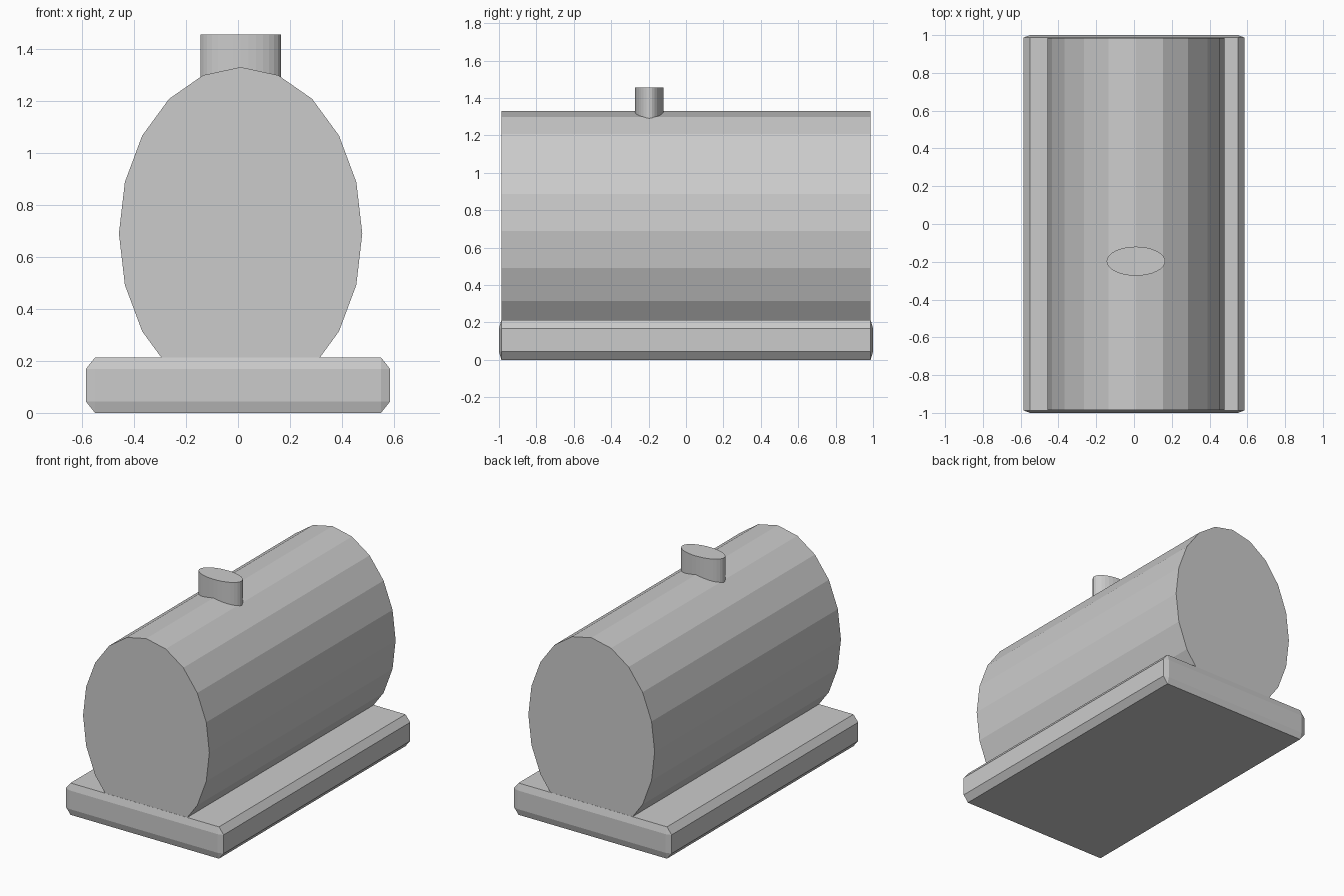
import bpy, bmesh
from math import pi
from mathutils import Matrix, Vector

if "Cube" in bpy.data.objects:
    bpy.data.objects.remove(bpy.data.objects["Cube"])


def finish(bm, name):
    bmesh.ops.recalc_face_normals(bm, faces=bm.faces)
    mesh = bpy.data.meshes.new(name)
    bm.to_mesh(mesh)
    bm.free()
    obj = bpy.data.objects.new(name, mesh)
    bpy.context.collection.objects.link(obj)
    return obj


def chamfered_box(name, half, cut, centre):
    """Box whose chamfer has its own width along each axis."""
    bm = bmesh.new()
    bmesh.ops.create_cube(bm, size=2)
    bmesh.ops.scale(bm, vec=[h / c for h, c in zip(half, cut)], verts=bm.verts)
    bmesh.ops.bevel(bm, geom=bm.edges[:], offset=1, segments=1,
                    profile=0.5, affect='EDGES')
    bmesh.ops.scale(bm, vec=cut, verts=bm.verts)
    bmesh.ops.translate(bm, vec=centre, verts=bm.verts)
    return finish(bm, name)


def oval_cylinder(name, sides, half, centre, turn=None):
    """Unit cylinder, optionally turned, then stretched to half sizes."""
    bm = bmesh.new()
    bmesh.ops.create_cone(bm, cap_ends=True, segments=sides,
                          radius1=1, radius2=1, depth=2)
    if turn:
        bm.transform(turn)
    bm.transform(Matrix.Translation(Vector(centre)) @ Matrix.Diagonal((*half, 1)))
    return finish(bm, name)


# Chamfered plinth
chamfered_box("base", (0.585, 1.0, 0.1065), (0.035, 0.013, 0.044), (0, 0, 0.1065))

# Oval tank lying along y, sunk into the plinth
oval_cylinder("tank", 20, (0.468, 0.986, 0.64), (0.01, 0, 0.69),
              Matrix.Rotation(pi / 2, 4, 'X'))

# Filler neck on top of the tank
oval_cylinder("filler_neck", 32, (0.155, 0.077, 0.1275), (0.01, -0.197, 1.3275))
